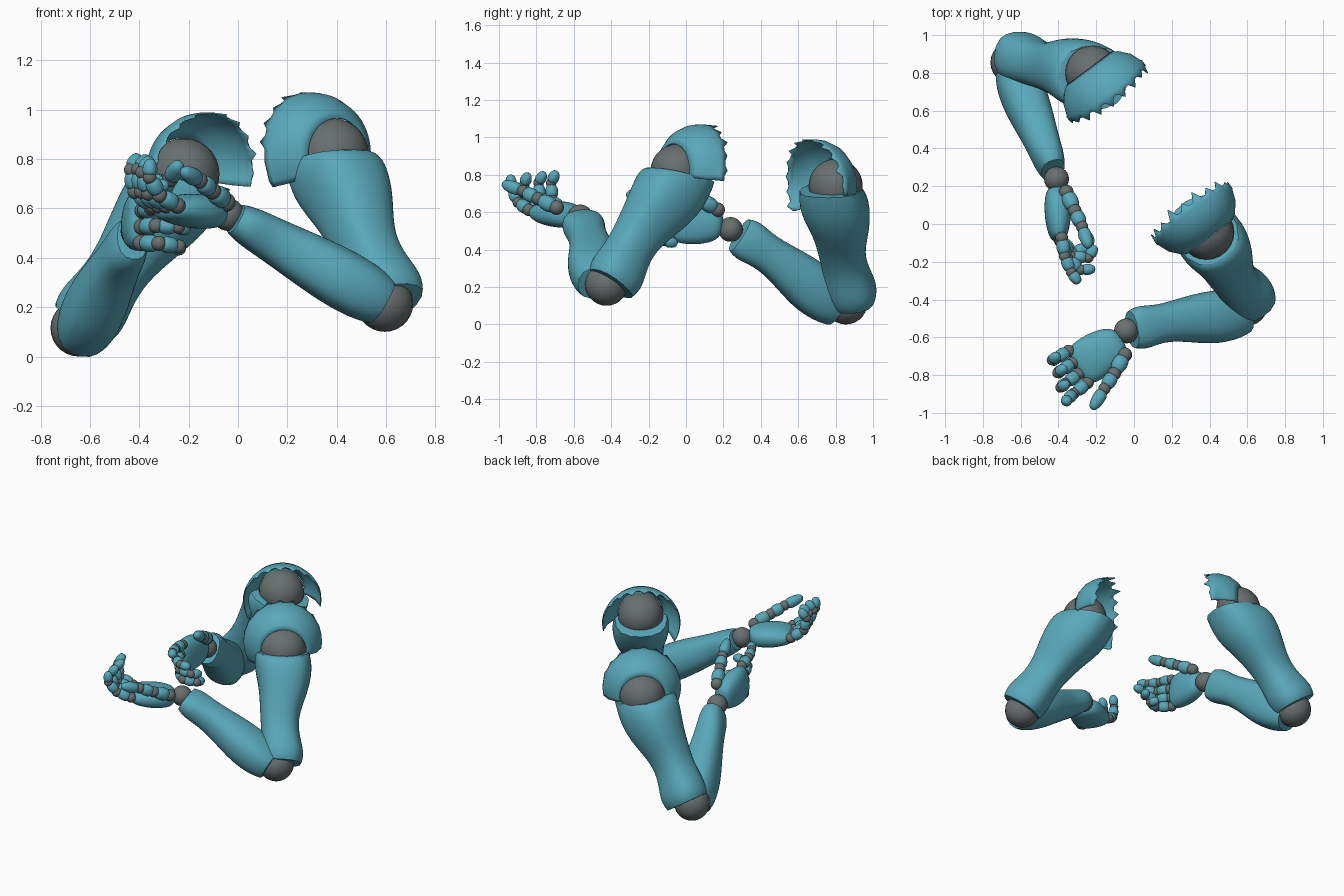
import bpy, bmesh, random
from math import sin, cos, pi, radians
from mathutils import Vector

cube = bpy.data.objects.get("Cube")
if cube:
    bpy.data.objects.remove(cube)
random.seed(4)


def material(name, rgb):
    mat = bpy.data.materials.new(name)
    mat.use_nodes = True
    colour = (*rgb, 1)
    mat.diffuse_color = colour
    mat.node_tree.nodes["Principled BSDF"].inputs["Base Color"].default_value = colour
    return mat


SHELL = material("teal_shell", (.1, .39, .49))
JOINT = material("grey_joint", (.14, .16, .16))


def finish(name, bm, mat, levels=0):
    """Turn a bmesh into a smooth shaded object."""
    bmesh.ops.recalc_face_normals(bm, faces=bm.faces)
    for face in bm.faces:
        face.smooth = True
    mesh = bpy.data.meshes.new(name)
    bm.to_mesh(mesh)
    bm.free()
    mesh.materials.append(mat)
    obj = bpy.data.objects.new(name, mesh)
    bpy.context.collection.objects.link(obj)
    if levels:
        smooth = obj.modifiers.new("smooth", "SUBSURF")
        smooth.levels = smooth.render_levels = levels
    return obj


def ball(name, centre, radius):
    bm = bmesh.new()
    bmesh.ops.create_uvsphere(bm, u_segments=24, v_segments=14, radius=radius)
    bmesh.ops.translate(bm, verts=bm.verts, vec=centre)
    return finish(name, bm, JOINT)


def ring(centre, u, v, a, b, sides=16):
    """Slightly squared ellipse around a centre."""
    points = []
    for i in range(sides):
        c, s = cos(2 * pi * i / sides), sin(2 * pi * i / sides)
        k = (c ** 4 + s ** 4) ** -.12
        points.append(centre + u * (a * k * c) + v * (b * k * s))
    return points


def loft(name, rings, mat, crisp=True, levels=2):
    """Skin a row of rings and cap both ends."""
    bm = bmesh.new()
    rows = [[bm.verts.new(p) for p in r] for r in rings]
    n = len(rows[0])
    for low, high in zip(rows, rows[1:]):
        for i in range(n):
            j = (i + 1) % n
            bm.faces.new((low[i], low[j], high[j], high[i]))
    caps = [bm.faces.new(rows[0]), bm.faces.new(rows[-1])]
    if crisp:
        crease = bm.edges.layers.float.new("crease_edge")
        for cap in caps:
            for edge in cap.edges:
                edge[crease] = .8
                edge.smooth = False
    return finish(name, bm, mat, levels)


def frame(axis, hint):
    u = (hint - axis * hint.dot(axis)).normalized()
    return u, axis.cross(u)


def shoulder_pad(name, centre, inward, mirror):
    """Arched shell, ragged on the edge toward the body, lower at the front."""
    across = inward.cross(Vector((0, 0, 1))) * -mirror
    profile = [(-.03, .147), (-.01, .178), (.04, .222), (.1, .245), (.145, .25)]
    steps = 36
    bm = bmesh.new()
    rows = []
    for along, radius in profile + [(None, .25)]:
        row = []
        for i in range(steps + 1):
            turn = radians(-32 + 224 * i / steps)
            fall = .07 * (1 - max(sin(turn), 0))
            depth = along
            if along is None:
                tooth = .215 + random.uniform(-.015, .015)
                depth = tooth - fall if i % 3 == 1 else .17 - fall * .6
            elif along > .12:
                depth = along - fall * .6
            p = centre + inward * depth
            p = p + across * (cos(turn) * radius) + Vector((0, 0, sin(turn) * radius))
            row.append(bm.verts.new(p))
        rows.append(row)
    for low, high in zip(rows, rows[1:]):
        for i in range(steps):
            bm.faces.new((low[i], low[i + 1], high[i + 1], high[i]))
    obj = finish(name, bm, SHELL)
    thick = obj.modifiers.new("thickness", "SOLIDIFY")
    thick.thickness = .006


def digit(name, points, radius):
    """Finger or thumb: a joint ball and a tapered bone for each step."""
    for i, (p, q) in enumerate(zip(points, points[1:])):
        r = radius * (1 - .08 * i)
        ball(f"{name}_joint_{i + 1}", p, r * .92)
        axis = (q - p).normalized()
        u, v = frame(axis, Vector((.3, .5, .8)))
        shape = [(.12, .75), (.27, 1.1), (.65, 1.08), (.93, .75)]
        if i == len(points) - 2:
            shape[-1] = (1.12, .6)
        rings = [ring(p.lerp(q, t), u, v, r * k, r * k, 8) for t, k in shape]
        loft(f"{name}_bone_{i + 1}", rings, SHELL, False, 1)


def hand(side, wrist, forward, thumbward, mirror, curl):
    forward = forward.normalized()
    across, normal = frame(forward, thumbward)
    normal = normal * mirror

    def place(f, a, n):
        return wrist + forward * f + across * a + normal * n

    # Palm
    shape = [(.04, .06, .05), (.1, .105, .07), (.2, .125, .072), (.28, .122, .057), (.335, .1, .035)]
    rings = [ring(place(f, .02, .002), across, normal, a, b) for f, a, b in shape]
    loft(side + "_palm", rings, SHELL, False)

    # Thumb
    path = [(.08, .1, .045), (.185, .152, .085), (.275, .19, .12), (.385, .24, .15)]
    digit(side + "_thumb", [place(*p) for p in path], .042)

    # Four fingers, each with its own share of the curl
    fingers = [("index", .115, (20, 50, 85)), ("middle", .05, (25, 65, 120)),
               ("ring", -.015, (30, 75, 130)), ("little", -.08, (30, 75, 120))]
    for i, (label, offset, bends) in enumerate(fingers):
        bent = curl[0] + (curl[1] - curl[0]) * i / 3
        f, a, n = .34 - abs(offset - .04) * .2, offset, .015
        points = [place(f, a, n)]
        for bend, length in zip(bends, (.1, .09, .07)):
            angle = radians(bend * bent)
            f += length * cos(angle)
            n += length * sin(angle)
            a += offset * .06
            points.append(place(f, a, n))
        digit(f"{side}_{label}_finger", points, .036)


def arm(side, shoulder, elbow, wrist, wide, inward, forward, thumbward, mirror, curl):
    ball(side + "_shoulder_ball", shoulder, .145)
    ball(side + "_elbow_ball", elbow, .115)
    ball(side + "_wrist_ball", wrist, .066)
    shoulder_pad(side + "_shoulder_pad", shoulder, inward, mirror)

    # Upper arm, with a nearly level rim under the shoulder ball
    down = (elbow - shoulder).normalized()
    fore = (wrist - elbow).normalized()
    u, v = frame(down, fore)
    level = Vector((0, 0, -1)).lerp(down, .35).normalized()
    flat_u, flat_v = frame(level, u)
    rim = shoulder + down * .025 + inward * .035
    rings = [ring(rim, flat_u, flat_v, .17, .19)]
    shape = [(.13, .192, .2, .008, .03), (.27, .158, .17, .02, .012), (.42, .125, .13, 0, 0),
             (.54, .12, .125, .012, 0), (.67, .145, .155, .035, 0), (.74, .125, .135, .035, 0)]
    for s, a, b, out, lean in shape:
        centre = shoulder + down * s - u * out + inward * lean
        rings.append(ring(centre, u, v, a, b))
    loft(side + "_upper_arm", rings, SHELL)

    # Forearm, flaring at the wrist
    u, v = frame(fore, wide)
    shape = [(.02, .12, .1, .032), (.1, .138, .122, .036), (.24, .145, .125, .028),
             (.4, .116, .108, .008), (.54, .098, .092, 0), (.65, .122, .084, 0), (.71, .1, .065, 0)]
    rings = [ring(elbow + fore * s + u * shift, u, v, a, b) for s, a, b, shift in shape]
    loft(side + "_forearm", rings, SHELL)
    hand(side, wrist, forward, thumbward, mirror, curl)


V = Vector
arm("left", V((.385, -.045, .82)), V((.595, -.425, .215)), V((-.04, -.566, .575)),
    wide=V((0, -1, 0)), inward=V((-.6, .8, 0)),
    forward=V((-.83, -.55, .07)), thumbward=V((.5, -.86, 0)), mirror=1, curl=(1, 1))
arm("right", V((-.22, .8, .74)), V((-.645, .855, .115)), V((-.41, .238, .508)),
    wide=V((0, -.54, -.84)), inward=V((.6, -.8, 0)),
    forward=V((.02, -.98, .1)), thumbward=V((.05, .1, .98)), mirror=-1, curl=(.4, 1.5))
